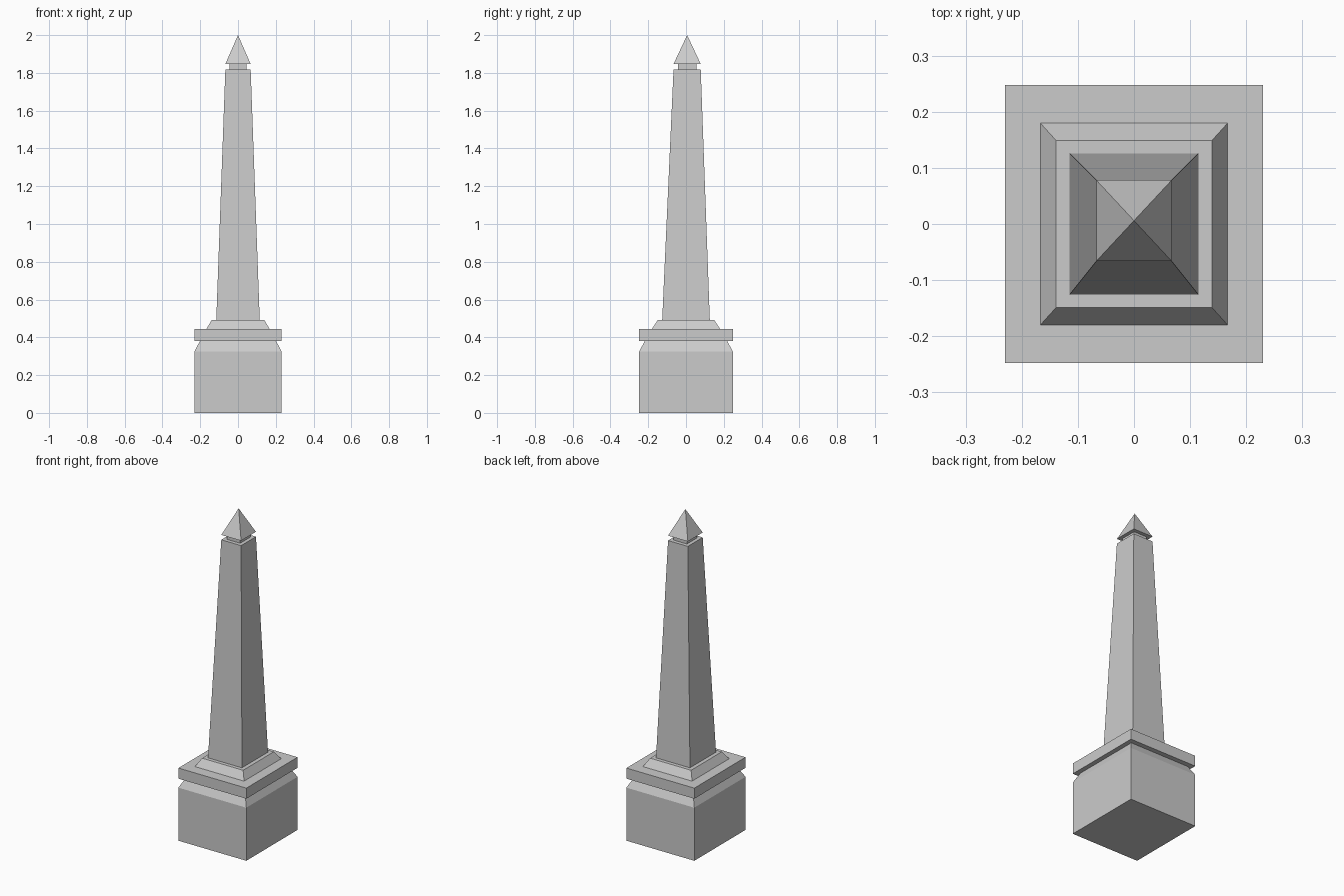
import bpy, bmesh

if "Cube" in bpy.data.objects:
    bpy.data.objects.remove(bpy.data.objects["Cube"])


def tapered_block(name, sections):
    """Stack rectangular sections (half_x, half_y, z, centre_y); zero size makes an apex."""
    bm = bmesh.new()
    rings = []
    for hx, hy, z, cy in sections:
        if hx == 0:
            rings.append([bm.verts.new((0, cy, z))])
        else:
            rings.append([bm.verts.new((sx * hx, cy + sy * hy, z))
                          for sx, sy in ((-1, -1), (1, -1), (1, 1), (-1, 1))])
    bm.faces.new(rings[0][::-1])
    for low, high in zip(rings, rings[1:]):
        for i in range(4):
            j = (i + 1) % 4
            top = high if len(high) == 1 else [high[j], high[i]]
            bm.faces.new([low[i], low[j]] + top)
    if len(rings[-1]) == 4:
        bm.faces.new(rings[-1])
    mesh = bpy.data.meshes.new(name)
    bm.to_mesh(mesh)
    bm.free()
    obj = bpy.data.objects.new(name, mesh)
    bpy.context.collection.objects.link(obj)
    return obj


LEAN = 0.006  # the shaft drifts slightly backwards toward its top

# Pedestal with chamfered upper edge
tapered_block("pedestal", [(0.23, 0.248, 0, 0), (0.23, 0.248, 0.325, 0),
                           (0.202, 0.218, 0.38, 0)])
# Flat slab on the pedestal
tapered_block("slab", [(0.23, 0.248, 0.38, 0), (0.23, 0.248, 0.445, 0)])
# Sloped step under the shaft
tapered_block("step", [(0.167, 0.18, 0.445, 0), (0.139, 0.149, 0.492, 0)])
# Tall tapering shaft
tapered_block("shaft", [(0.115, 0.126, 0.492, 0), (0.067, 0.072, 1.817, LEAN)])
# Recessed neck
tapered_block("neck", [(0.045, 0.049, 1.817, LEAN), (0.045, 0.049, 1.847, LEAN)])
# Pyramid cap
tapered_block("cap", [(0.067, 0.072, 1.847, LEAN), (0, 0, 2.0, LEAN)])
